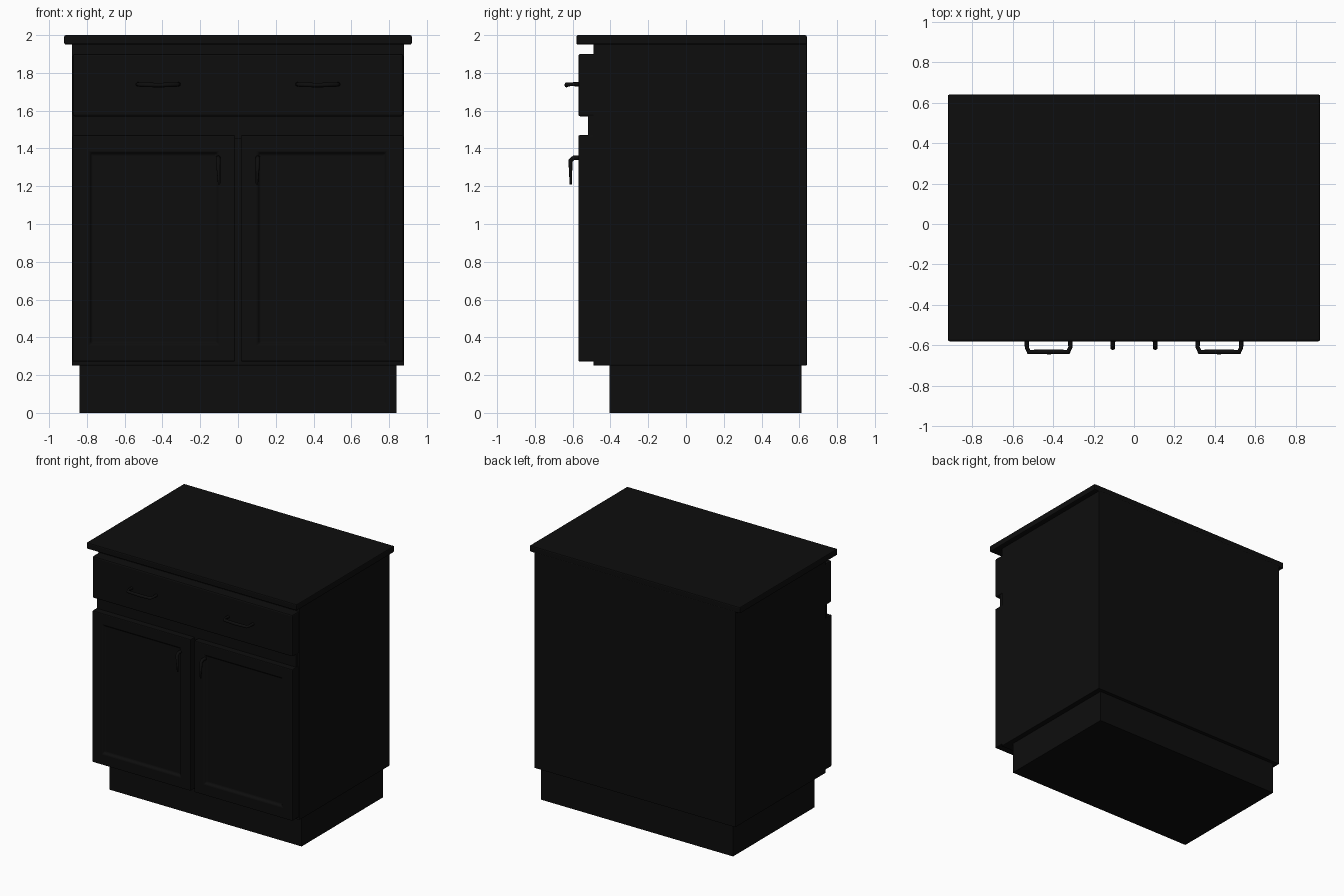
import bpy
import bmesh
from mathutils import Vector

cube = bpy.data.objects.get("Cube")
if cube:
    bpy.data.objects.remove(cube, do_unlink=True)


def make_material(name, colour):
    mat = bpy.data.materials.new(name)
    mat.use_nodes = True
    mat.diffuse_color = colour
    mat.node_tree.nodes["Principled BSDF"].inputs["Base Color"].default_value = colour
    return mat


BLACK = make_material("near black", (0.004, 0.004, 0.004, 1))


def finish(name, bm, bevel=0):
    mesh = bpy.data.meshes.new(name)
    bm.to_mesh(mesh)
    bm.free()
    obj = bpy.data.objects.new(name, mesh)
    bpy.context.collection.objects.link(obj)
    mesh.materials.append(BLACK)
    if bevel:
        mod = obj.modifiers.new("Edge rounding", "BEVEL")
        mod.width = bevel
        mod.segments = 2
        mod.limit_method = "ANGLE"
    return obj


def box_mesh(x, y, z):
    bm = bmesh.new()
    bmesh.ops.create_cube(bm, size=1)
    for v in bm.verts:
        v.co = Vector([(a + b) / 2 + c * (b - a) for (a, b), c in zip((x, y, z), v.co)])
    return bm


def box(name, x, y, z, bevel=0):
    return finish(name, box_mesh(x, y, z), bevel)


def panel_door(name, x, y, z, border, lip, depth):
    """Slab whose front has a frame, a sloped moulding and a sunken panel."""
    bm = box_mesh(x, y, z)
    front = min(bm.faces, key=lambda f: f.calc_center_median().y)
    bmesh.ops.inset_region(bm, faces=[front], thickness=border)
    bmesh.ops.inset_region(bm, faces=[front], thickness=lip, depth=-depth)
    return finish(name, bm, 0.006)


def bar(name, points, radii):
    """Round rod that follows points, with a radius at each one."""
    curve = bpy.data.curves.new(name, "CURVE")
    curve.dimensions = "3D"
    curve.bevel_depth = 1
    curve.bevel_resolution = 2
    curve.use_fill_caps = True
    spline = curve.splines.new("POLY")
    spline.points.add(len(points) - 1)
    for p, co, r in zip(spline.points, points, radii):
        p.co = (*co, 1)
        p.radius = r
    obj = bpy.data.objects.new(name, curve)
    bpy.context.collection.objects.link(obj)
    curve.materials.append(BLACK)
    return obj


# Carcass, recessed base and worktop
box("toe_kick_base", (-0.84, 0.84), (-0.405, 0.612), (0, 0.27))
box("carcass", (-0.88, 0.88), (-0.49, 0.64), (0.25, 1.96), 0.005)
box("middle_rail", (-0.87, 0.87), (-0.52, -0.48), (1.45, 1.60))
box("worktop", (-0.92, 0.92), (-0.58, 0.64), (1.95, 2.0), 0.008)

# Full-width drawer front
box("drawer_front", (-0.875, 0.875), (-0.57, -0.48), (1.57, 1.9), 0.01)

for side, s in (("left", 1), ("right", -1)):
    # Panelled door
    panel_door(side + "_door", sorted((s * 0.015, s * 0.875)), (-0.57, -0.48),
               (0.272, 1.47), 0.125, 0.018, 0.015)
    # Horizontal drawer pull
    bar(side + "_drawer_handle",
        [(s * 0.315, -0.56, 1.74), (s * 0.315, -0.61, 1.74), (s * 0.325, -0.632, 1.738),
         (s * 0.42, -0.632, 1.735), (s * 0.52, -0.632, 1.738), (s * 0.53, -0.61, 1.74),
         (s * 0.53, -0.56, 1.74)],
        [0.012, 0.01, 0.012, 0.012, 0.012, 0.01, 0.012])
    # Tapered vertical door pull
    bar(side + "_door_handle",
        [(s * 0.105, -0.56, 1.35), (s * 0.105, -0.595, 1.35),
         (s * 0.105, -0.612, 1.335), (s * 0.1, -0.61, 1.21)],
        [0.013, 0.012, 0.012, 0.006])
